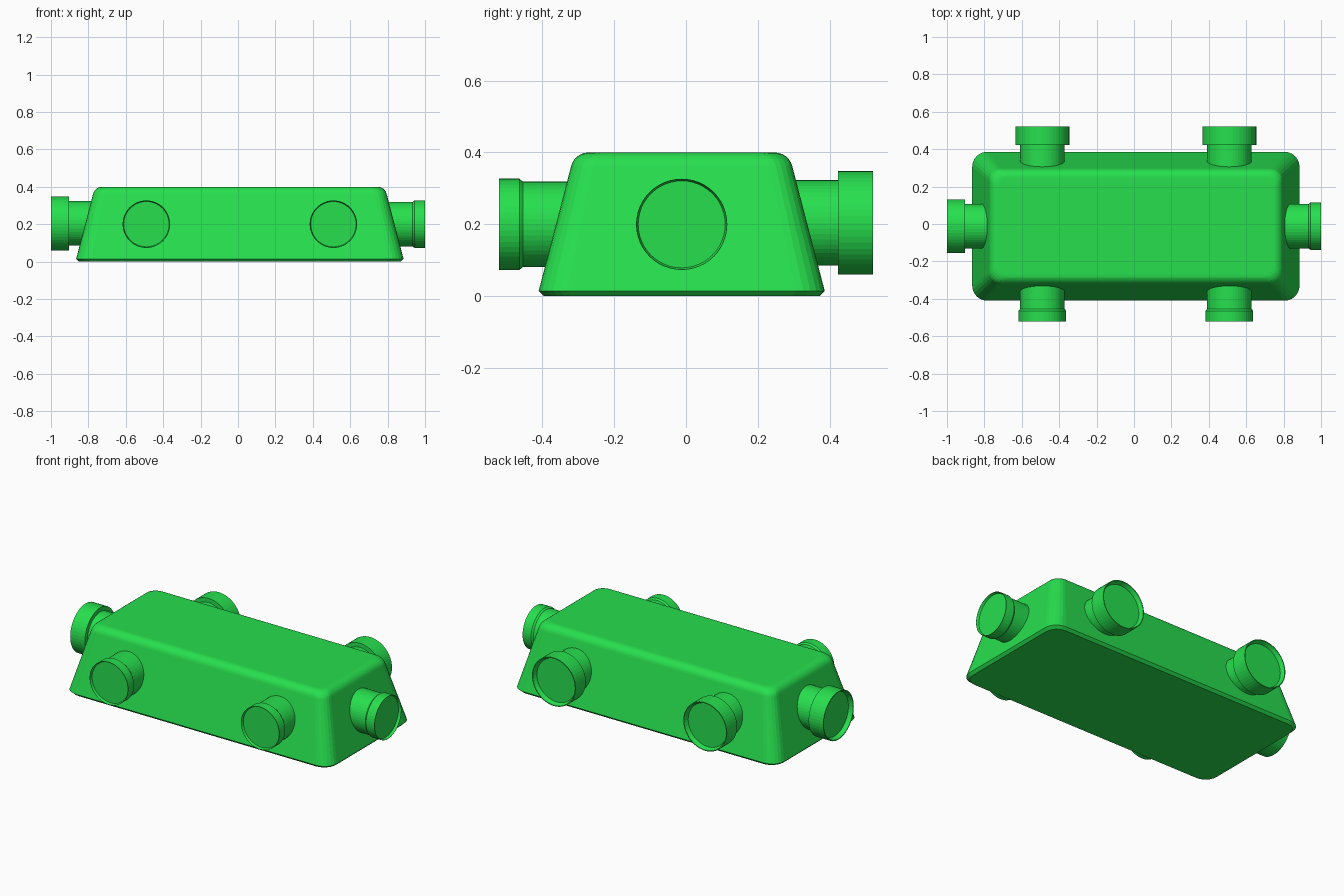
import bpy, bmesh
from math import sin, cos, pi, atan
from mathutils import Vector

cube = bpy.data.objects.get("Cube")
if cube:
    bpy.data.objects.remove(cube, do_unlink=True)

COLOUR = (0.02, 0.74, 0.076, 1)
green = bpy.data.materials.new("bright_green")
green.use_nodes = True
green.diffuse_color = COLOUR
bsdf = next(n for n in green.node_tree.nodes if n.type == 'BSDF_PRINCIPLED')
bsdf.inputs["Base Color"].default_value = COLOUR


def loft(name, rings):
    """Skin a stack of equal rings and close both ends."""
    bm = bmesh.new()
    loops = [[bm.verts.new(p) for p in ring] for ring in rings]
    n = len(loops[0])
    for a, b in zip(loops, loops[1:]):
        for i in range(n):
            j = (i + 1) % n
            bm.faces.new((a[i], a[j], b[j], b[i]))
    bm.faces.new(loops[0][::-1])
    bm.faces.new(loops[-1])
    bmesh.ops.recalc_face_normals(bm, faces=bm.faces)
    mesh = bpy.data.meshes.new(name)
    bm.to_mesh(mesh)
    bm.free()
    mesh.materials.append(green)
    obj = bpy.data.objects.new(name, mesh)
    bpy.context.collection.objects.link(obj)
    return obj


# Tapered body with rounded corners and a rounded top rim
HX, HY, SLOPE, R = 0.875, 0.398, 0.26, 0.05
CX, CY, CZ, HEIGHT = 0.01, -0.012, 0.2, 0.4
CHAMFER, STEPS = 0.015, 6


def rounded_rect(inset, z):
    r = 0.08 - 0.2 * inset
    ring = []
    for quarter, (sx, sy) in enumerate([(1, 1), (-1, 1), (-1, -1), (1, -1)]):
        for k in range(STEPS + 1):
            a = (quarter + k / STEPS) * pi / 2
            ring.append((CX + sx * (HX - inset - r) + r * cos(a),
                         CY + sy * (HY - inset - r) + r * sin(a), z))
    return ring


rim_z = HEIGHT - R
rim_inset = (rim_z - CHAMFER) * SLOPE + R * (1 + SLOPE ** 2) ** 0.5
profile = [(CHAMFER, 0), (0, CHAMFER)]
for k in range(STEPS + 1):
    a = atan(SLOPE) + (pi / 2 - atan(SLOPE)) * k / STEPS
    profile.append((rim_inset - R * cos(a), rim_z + R * sin(a)))
loft("body", [rounded_rect(i, z) for i, z in profile])


# Pipe stubs: (radius, distance back from the open end)
SIDES = 48
PLUG = [(0.119, 0.26), (0.119, 0.066), (0.127, 0.056), (0.127, 0),
        (0.126, 0), (0.121, 0.015)]
SOCKET = [(0.119, 0.26), (0.119, 0.097), (0.144, 0.097), (0.144, 0),
          (0.139, 0), (0.129, 0.025)]


def stub(name, outline, end, direction):
    out, up = Vector(direction), Vector((0, 0, 1))
    side = out.cross(up)
    rings = []
    for r, back in outline:
        rings.append([Vector(end) - out * back
                      + r * (side * cos(2 * pi * k / SIDES) + up * sin(2 * pi * k / SIDES))
                      for k in range(SIDES)])
    loft(name, rings)


for label, x in (("right", -0.49), ("left", 0.51)):
    stub("front_plug_" + label, PLUG, (x, -0.52, CZ), (0, -1, 0))
    stub("back_socket_" + label, SOCKET, (x, 0.52, CZ + 0.004), (0, 1, 0))
stub("left_plug", PLUG, (1, CY, CZ), (1, 0, 0))
stub("right_socket", SOCKET, (-1, CY, CZ + 0.004), (-1, 0, 0))
